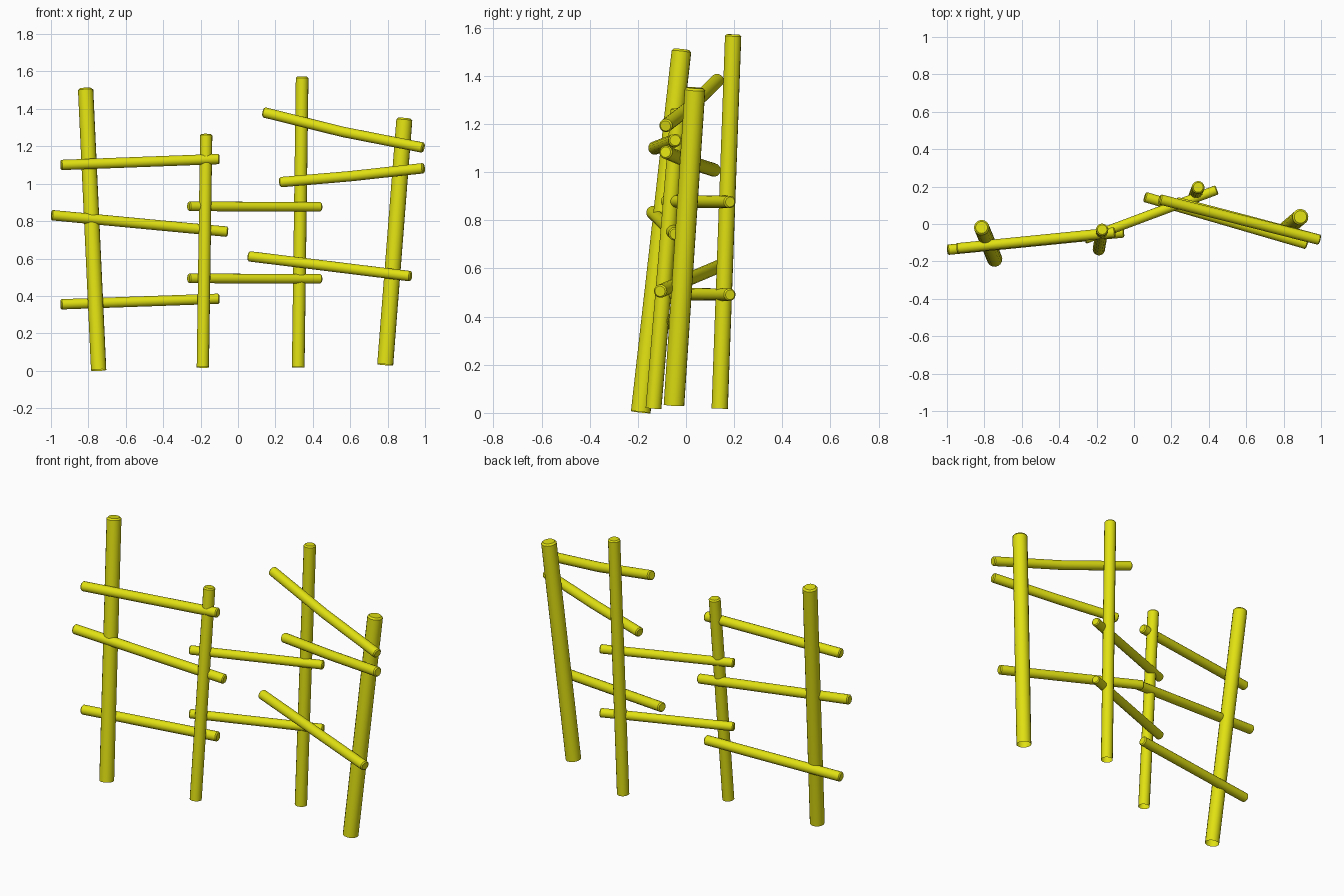
import bpy, bmesh, math
from mathutils import Vector

if "Cube" in bpy.data.objects:
    bpy.data.objects.remove(bpy.data.objects["Cube"])

yellow = bpy.data.materials.new("yellow")
yellow.diffuse_color = (0.75, 0.75, 0.006, 1)
yellow.use_nodes = True
yellow.node_tree.nodes["Principled BSDF"].inputs["Base Color"].default_value = yellow.diffuse_color
SIDES = 16


def log(name, points, r, open_start=False):
    """Round pole swept through points, with slightly rounded ends."""
    pts = [Vector(p) for p in points]
    axis = (pts[-1] - pts[0]).normalized()
    u = axis.cross(Vector((0.3, 1, 0.2))).normalized()
    v = axis.cross(u)
    b = r * 0.22
    stations = [(p, r) for p in pts]
    # small bevels on closed ends
    stations[-1:] = [(pts[-1] - axis * b, r), (pts[-1], r - b)]
    if not open_start:
        stations[:1] = [(pts[0], r - b), (pts[0] + axis * b, r)]
    bm = bmesh.new()
    rings = []
    for c, rad in stations:
        rings.append([bm.verts.new(c + rad * (u * math.cos(a) + v * math.sin(a)))
                      for a in (2 * math.pi * i / SIDES for i in range(SIDES))])
    for lo, hi in zip(rings, rings[1:]):
        for i in range(SIDES):
            j = (i + 1) % SIDES
            bm.faces.new((lo[i], lo[j], hi[j], hi[i]))
    bm.faces.new(rings[-1])
    if not open_start:
        bm.faces.new(rings[0][::-1])
    bmesh.ops.recalc_face_normals(bm, faces=bm.faces)
    mesh = bpy.data.meshes.new(name)
    bm.to_mesh(mesh)
    bm.free()
    mesh.materials.append(yellow)
    ob = bpy.data.objects.new(name, mesh)
    bpy.context.collection.objects.link(ob)
    bpy.context.view_layer.objects.active = ob
    ob.select_set(True)
    bpy.ops.object.shade_smooth_by_angle(angle=math.radians(40))
    ob.select_set(False)


# leaning upright posts, open underneath
posts = [
    ((-0.745, -0.188, 0.003), (-0.815, -0.018, 1.51), 0.041),
    ((-0.188, -0.135, 0.018), (-0.170, -0.030, 1.265), 0.033),
    ((0.322, 0.140, 0.018), (0.343, 0.196, 1.572), 0.034),
    ((0.787, -0.050, 0.032), (0.890, 0.038, 1.35), 0.043),
]
for i, (a, b, r) in enumerate(posts, 1):
    log(f"post_{i}", (a, b), r, open_start=True)

# left bay rails
log("left_rail_top", ((-0.948, -0.130, 1.10), (-0.10, -0.045, 1.132)), 0.028)
log("left_rail_middle", ((-0.998, -0.138, 0.832), (-0.055, -0.045, 0.743)), 0.028)
log("left_rail_bottom", ((-0.948, -0.130, 0.355), (-0.10, -0.045, 0.385)), 0.028)

# middle bay rails
for name, z in (("upper", 0.879), ("lower", 0.494)):
    log(f"middle_rail_{name}", ((-0.265, -0.082, z), (0.444, 0.183, z - 0.003)), 0.026)

# right bay rails, the upper two slightly bent
log("right_rail_top", ((0.136, 0.132, 1.382), (0.56, 0.025, 1.277), (0.992, -0.085, 1.192)), 0.028)
log("right_rail_middle", ((0.225, 0.118, 1.008), (0.60, 0.02, 1.04), (0.994, -0.085, 1.083)), 0.028)
log("right_rail_bottom", ((0.057, 0.145, 0.612), (0.925, -0.108, 0.505)), 0.028)
